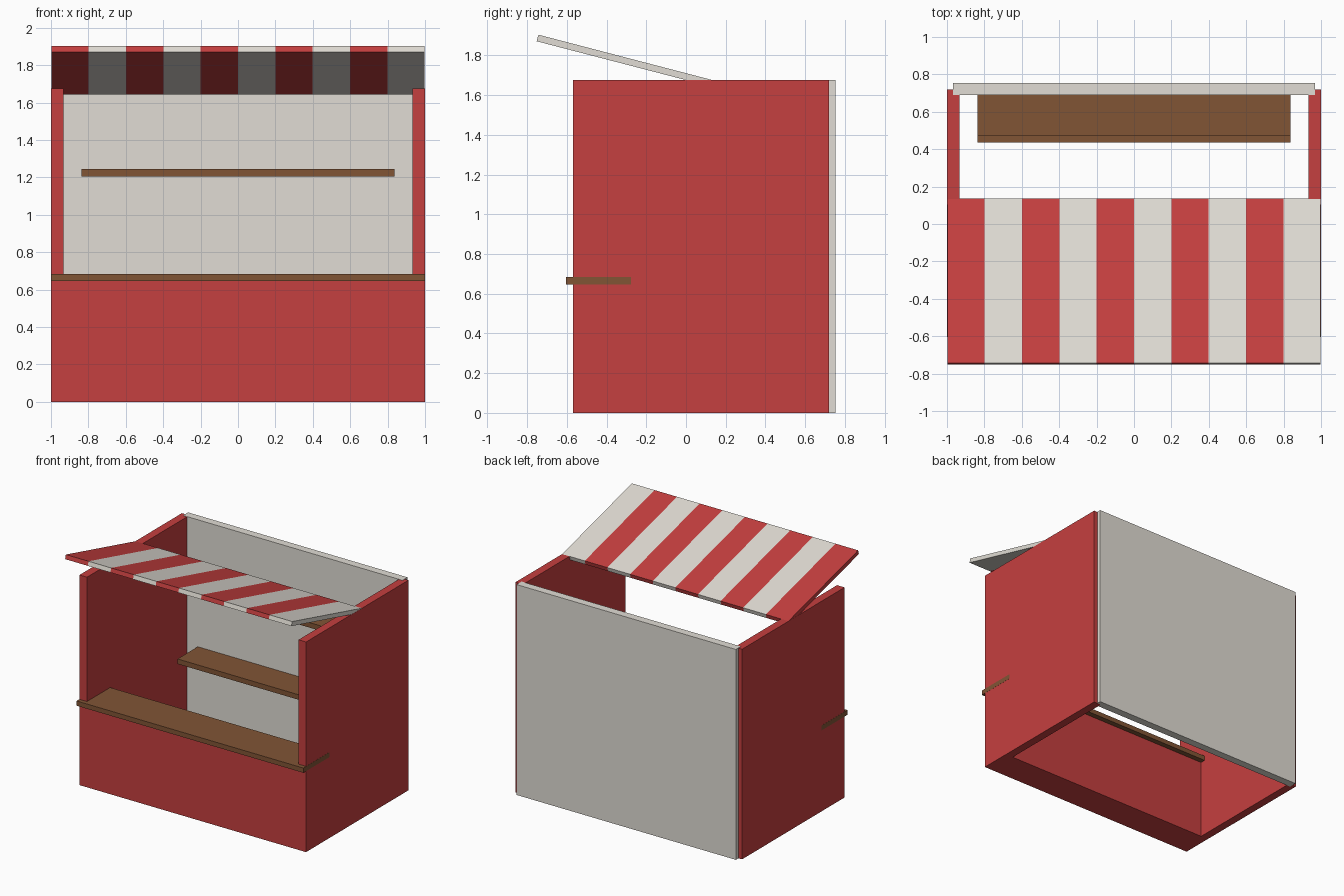
import bpy
import bmesh

if "Cube" in bpy.data.objects:
    bpy.data.objects.remove(bpy.data.objects["Cube"])


def material(name, rgb):
    m = bpy.data.materials.new(name)
    m.diffuse_color = (*rgb, 1)
    m.use_nodes = True
    m.node_tree.nodes["Principled BSDF"].inputs["Base Color"].default_value = m.diffuse_color
    return m


RED = material("red_paint", (0.56, 0.05, 0.05))
CREAM = material("cream_paint", (0.75, 0.72, 0.66))
WOOD = material("brown_wood", (0.22, 0.09, 0.036))


def finish(bm, name, mats):
    bmesh.ops.recalc_face_normals(bm, faces=bm.faces)
    mesh = bpy.data.meshes.new(name)
    bm.to_mesh(mesh)
    bm.free()
    for m in mats:
        mesh.materials.append(m)
    ob = bpy.data.objects.new(name, mesh)
    bpy.context.collection.objects.link(ob)
    return ob


def box(name, x, y, z, mat):
    """Box from (min, max) pairs on each axis."""
    bm = bmesh.new()
    bmesh.ops.create_cube(bm, size=1)
    for v in bm.verts:
        v.co = [r[0] + (c + 0.5) * (r[1] - r[0]) for c, r in zip(v.co, (x, y, z))]
    return finish(bm, name, [mat])


def striped_slab(name, profile, half_width, stripes, mats):
    """Extrude a (y, z) profile along x in stripes of alternating material."""
    bm = bmesh.new()
    step = 2 * half_width / stripes
    rings = [[bm.verts.new((-half_width + i * step, y, z)) for y, z in profile]
             for i in range(stripes + 1)]
    n = len(profile)
    for i in range(stripes):
        a, b = rings[i], rings[i + 1]
        for j in range(n):
            k = (j + 1) % n
            bm.faces.new((a[j], a[k], b[k], b[j])).material_index = i % 2
    bm.faces.new(rings[0]).material_index = 0
    bm.faces.new(rings[-1]).material_index = (stripes - 1) % 2
    return finish(bm, name, mats)


# Walls
for side, x in (("left", (-0.999, -0.933)), ("right", (0.933, 0.999))):
    box(side + "_wall", x, (-0.57, 0.72), (0, 1.675), RED)
box("back_wall", (-0.967, 0.967), (0.69, 0.753), (0, 1.677), CREAM)

# Counter: solid front base with an overhanging top
box("counter_base", (-0.999, 0.999), (-0.57, -0.32), (0, 0.65), RED)
box("counter_top", (-1, 1), (-0.605, -0.278), (0.646, 0.684), WOOD)

# Shelves on the back wall, the lower one slightly deeper
box("upper_shelf", (-0.838, 0.838), (0.47, 0.69), (1.206, 1.246), WOOD)
box("lower_shelf", (-0.838, 0.838), (0.435, 0.69), (0.625, 0.665), WOOD)

# Striped awning, raised at the front
awning_profile = [(-0.752, 1.871), (-0.743, 1.904), (0.135, 1.675), (0.126, 1.643)]
striped_slab("awning", awning_profile, 0.998, 10, [RED, CREAM])
